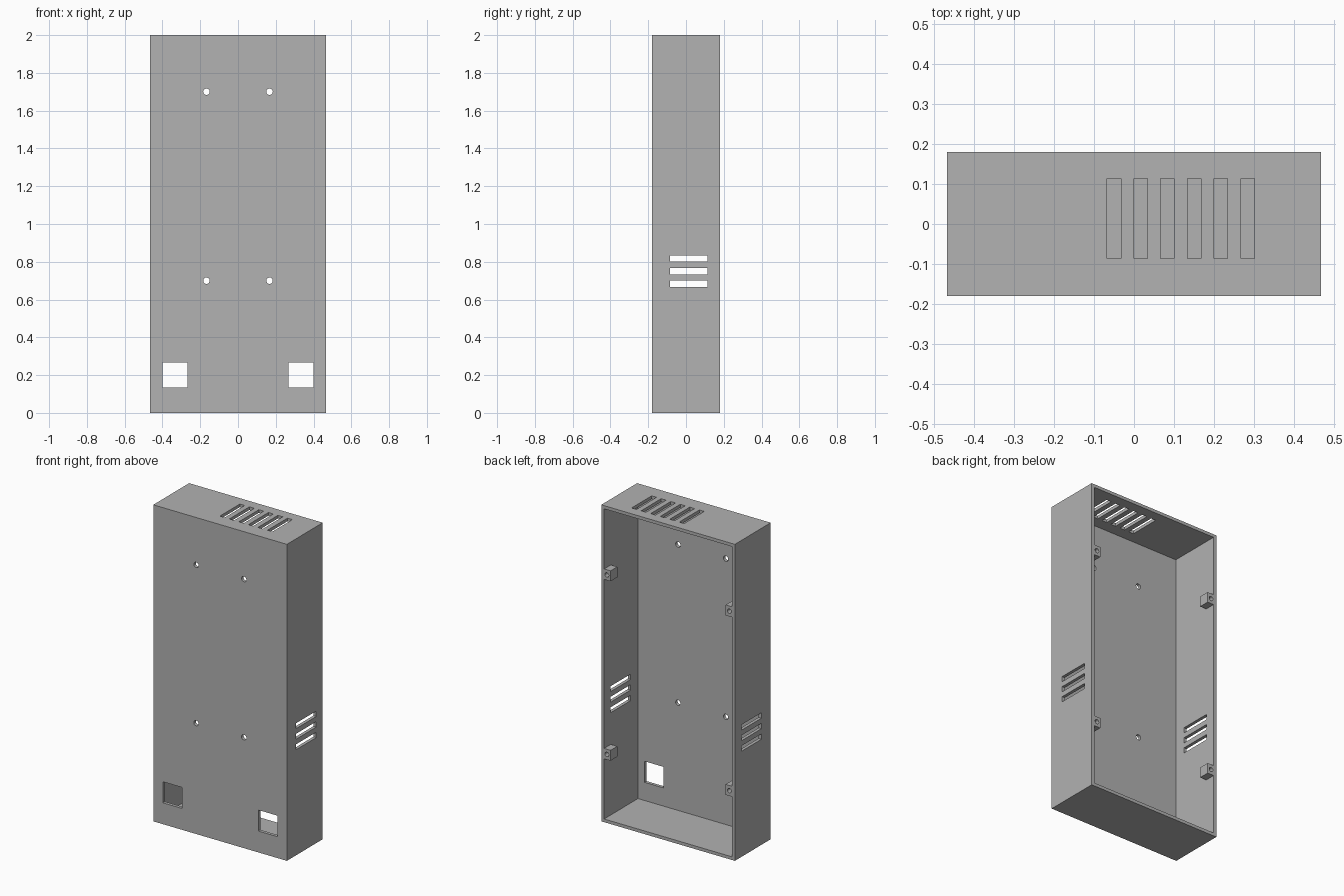
import bpy, bmesh
from mathutils import Matrix, Vector

default = bpy.data.objects.get("Cube")
if default:
    bpy.data.objects.remove(default)

grey = bpy.data.materials.new("plain grey")
grey.use_nodes = True
colour = (0.445, 0.445, 0.445, 1)
grey.diffuse_color = colour
grey.node_tree.nodes["Principled BSDF"].inputs["Base Color"].default_value = colour

# Overall size and wall thickness
HX, HY, H, WALL = 0.467, 0.179, 2.0, 0.02


def add_box(bm, x, y, z):
    """Box from (min, max) ranges."""
    centre = Vector([(a + b) / 2 for a, b in (x, y, z)])
    size = [b - a for a, b in (x, y, z)]
    bmesh.ops.create_cube(bm, size=1, matrix=Matrix.Translation(centre) @ Matrix.Diagonal((*size, 1)))


def add_rod(bm, x, y, z, radius):
    """Cylinder along y, y given as a range."""
    place = Matrix.Translation((x, sum(y) / 2, z)) @ Matrix.Rotation(1.5708, 4, "X")
    bmesh.ops.create_cone(bm, cap_ends=True, segments=24, radius1=radius, radius2=radius,
                          depth=y[1] - y[0], matrix=place)


def make(name, bm):
    mesh = bpy.data.meshes.new(name)
    bm.to_mesh(mesh)
    bm.free()
    mesh.materials.append(grey)
    ob = bpy.data.objects.new(name, mesh)
    bpy.context.collection.objects.link(ob)
    return ob


def cut(ob, bm):
    """Subtract the cutter geometry and bake the result."""
    cutter = make("cutter", bm)
    cutter.hide_render = True
    mod = ob.modifiers.new("cut", "BOOLEAN")
    mod.operation = "DIFFERENCE"
    mod.solver = "EXACT"
    mod.object = cutter
    bpy.context.view_layer.update()
    result = bpy.data.meshes.new_from_object(ob.evaluated_get(bpy.context.evaluated_depsgraph_get()))
    ob.modifiers.clear()
    ob.data = result
    bpy.data.objects.remove(cutter)


# Case, hollow and open at the back
bm = bmesh.new()
add_box(bm, (-HX, HX), (-HY, HY), (0, H))
case = make("case", bm)
bm = bmesh.new()
add_box(bm, (WALL - HX, HX - WALL), (WALL - HY, HY + 0.1), (WALL, H - WALL))
cut(case, bm)

# Openings
bm = bmesh.new()
front = (-HY - 0.1, -HY + 0.06)
slot_y = (-0.086, 0.114)
for side in (-1, 1):
    edges = sorted((side * 0.267, side * 0.4))
    add_box(bm, edges, front, (0.135, 0.268))          # front windows
    for z in (0.7, 1.7):
        add_rod(bm, side * 0.167, front, z, 0.017)     # mounting holes
for i in range(3):
    z = 0.667 + i / 15
    add_box(bm, (-0.6, 0.6), slot_y, (z, z + 0.034))   # side vents
for i in range(6):
    x = i / 15 - 0.067
    add_box(bm, (x, x + 0.034), slot_y, (H - 0.1, H + 0.1))  # top vents
cut(case, bm)

# Screw lugs on the inner side walls
for side, label in ((1, "left"), (-1, "right")):
    for z, level in ((0.433, "lower"), (1.567, "upper")):
        bm = bmesh.new()
        add_box(bm, sorted((side * 0.402, side * (HX - WALL))), (HY - 0.067, HY), (z - 0.033, z + 0.033))
        lug = make(f"{level}_{label}_lug", bm)
        bm = bmesh.new()
        add_rod(bm, side * 0.428, (HY - 0.055, HY + 0.1), z, 0.014)
        cut(lug, bm)
